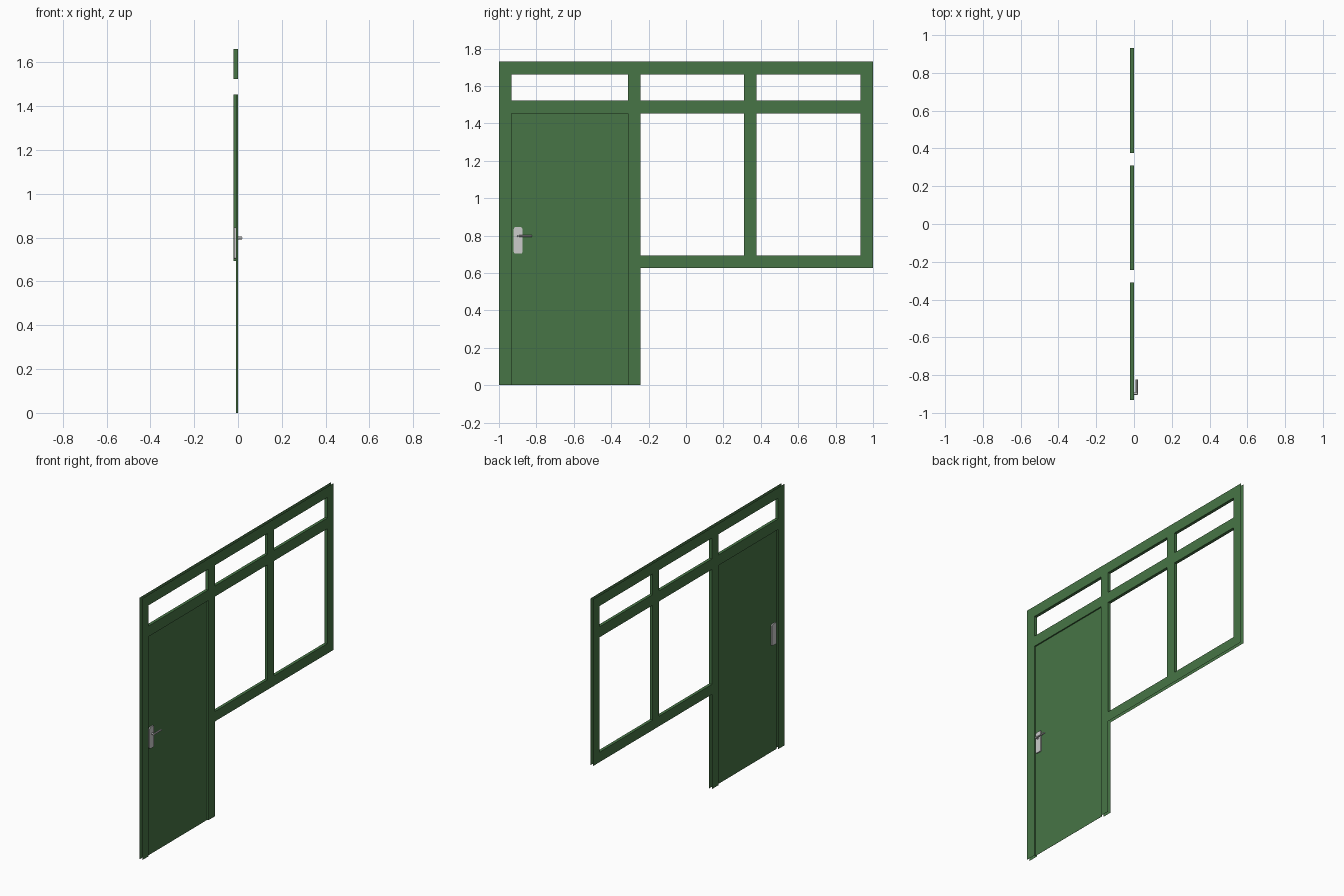
import bpy, bmesh, math

if "Cube" in bpy.data.objects:
    bpy.data.objects.remove(bpy.data.objects["Cube"])

def mat(name, c):
    m = bpy.data.materials.new(name)
    m.diffuse_color = (*c, 1)
    m.use_nodes = True
    m.node_tree.nodes["Principled BSDF"].inputs["Base Color"].default_value = m.diffuse_color
    return m

GREEN = mat("green_paint", (0.063, 0.178, 0.061))
METAL = mat("light_metal", (0.60, 0.60, 0.60))

X0, X1, XD = -0.02, 0.0, -0.009      # frame back, frame front, door plane

def finish(name, bm, m):
    bmesh.ops.remove_doubles(bm, verts=bm.verts, dist=1e-5)
    me = bpy.data.meshes.new(name)
    bm.to_mesh(me)
    bm.free()
    me.materials.append(m)
    ob = bpy.data.objects.new(name, me)
    bpy.context.collection.objects.link(ob)
    return ob

def quad(bm, *pts):
    bm.faces.new([bm.verts.new(p) for p in pts])

def box(name, x, y, z, m, bevel=0, seg=2):
    bm = bmesh.new()
    bmesh.ops.create_cube(bm, size=1)
    for v in bm.verts:
        v.co = [(a + b) / 2 + c * (b - a) for (a, b), c in zip((x, y, z), v.co)]
    if bevel:  # round the corners seen from the front
        es = [e for e in bm.edges if abs(e.verts[0].co.x - e.verts[1].co.x) > 1e-6]
        bmesh.ops.bevel(bm, geom=es, offset=bevel, segments=seg, profile=0.5, affect='EDGES')
    return finish(name, bm, m)

# Frame: grid of cells, the openings left out; open on the wall side
Y = [-1, -0.933, -0.31, -0.243, 0.31, 0.377, 0.933, 1]
Z = [0, 0.627, 0.693, 1.453, 1.523, 1.66, 1.73]

def kind(i, j):
    if i == 1 and j <= 2:
        return "door"
    if i in (1, 3, 5) and j == 4 or i in (3, 5) and j == 2:
        return "window"
    if i >= 3 and j == 0:
        return "outside"
    return "solid"

bm = bmesh.new()
for i in range(7):
    for j in range(6):
        a, b, c, d = Y[i], Y[i + 1], Z[j], Z[j + 1]
        k = kind(i, j)
        if k == "solid":
            quad(bm, (X1, a, c), (X1, b, c), (X1, b, d), (X1, a, d))
            quad(bm, (X0, a, c), (X0, a, d), (X0, b, d), (X0, b, c))
        elif k in ("window", "door"):
            # reveals: full depth in windows, front recess only at the door
            p = X0 if k == "window" else XD
            quad(bm, (p, a, c), (X1, a, c), (X1, a, d), (p, a, d))
            quad(bm, (X1, b, c), (p, b, c), (p, b, d), (X1, b, d))
            if kind(i, j + 1) == "solid":
                quad(bm, (p, a, d), (X1, a, d), (X1, b, d), (p, b, d))
            if j and kind(i, j - 1) == "solid":
                quad(bm, (X1, a, c), (p, a, c), (p, b, c), (X1, b, c))
finish("frame", bm, GREEN)

# Door panel, recessed
box("door_panel", (XD - 0.0005, XD + 0.0005), (Y[1], Y[2]), (0, Z[3]), GREEN)

# Handle plate passing through the door
box("handle_plate", (-0.0175, -0.001), (-0.921, -0.875), (0.703, 0.845), METAL, 0.009, 3)

# Handle neck and lever
def rod(name, loc, rot, r, length):
    bpy.ops.mesh.primitive_cylinder_add(vertices=12, radius=r, depth=length, location=loc, rotation=rot)
    ob = bpy.context.object
    ob.name = name
    ob.data.materials.append(METAL)
    bpy.ops.object.shade_smooth_by_angle()

rod("handle_neck", (0.008, -0.898, 0.798), (0, math.pi / 2, 0), 0.006, 0.022)
rod("handle_lever", (0.0145, -0.8635, 0.798), (math.pi / 2, 0, 0), 0.0055, 0.08)
